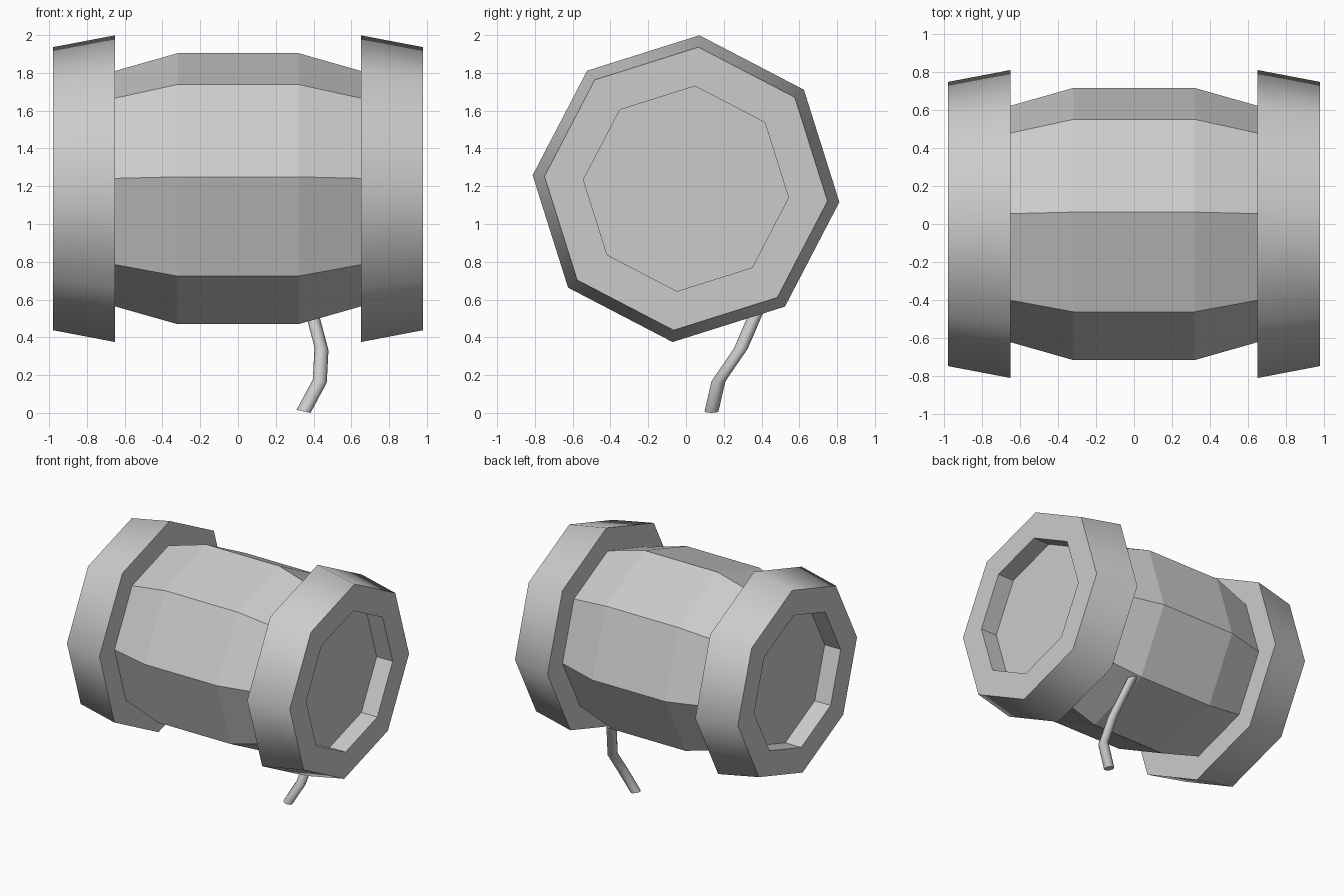
import bpy, bmesh, math
from mathutils import Vector

cube = bpy.data.objects.get("Cube")
if cube:
    bpy.data.objects.remove(cube, do_unlink=True)

grey = bpy.data.materials.new("plain_grey")
grey.use_nodes = True
grey.diffuse_color = (0.6, 0.6, 0.6, 1)
grey.node_tree.nodes["Principled BSDF"].inputs["Base Color"].default_value = (0.6, 0.6, 0.6, 1)

AXIS_Z = 1.187
SIDES = 8


def finish(name, bm):
    bmesh.ops.recalc_face_normals(bm, faces=bm.faces[:])
    mesh = bpy.data.meshes.new(name)
    bm.to_mesh(mesh)
    bm.free()
    mesh.materials.append(grey)
    obj = bpy.data.objects.new(name, mesh)
    bpy.context.collection.objects.link(obj)
    return obj


def bridge(bm, a, b, smooth=False):
    for i in range(len(a)):
        j = (i + 1) % len(a)
        bm.faces.new((a[i], a[j], b[j], b[i])).smooth = smooth


def barrel_loop(bm, x, r):
    """Octagon around the barrel axis, turned by a few degrees."""
    angles = [math.radians(-5) + math.tau * i / SIDES for i in range(SIDES)]
    return [bm.verts.new((x, r * math.cos(a), AXIS_Z + r * math.sin(a))) for a in angles]


def lathe(name, profile, smooth_bands=()):
    bm = bmesh.new()
    loops = [barrel_loop(bm, x, r) for x, r in profile]
    for i in range(len(loops) - 1):
        bridge(bm, loops[i], loops[i + 1], i in smooth_bands)
    bm.faces.new(loops[0])
    bm.faces.new(loops[-1])
    return finish(name, bm)


# Bulging barrel body with flat staves
lathe("barrel_body", [(-0.66, 0.623), (-0.32, 0.72), (0.32, 0.72), (0.66, 0.623)])

# End bands: smooth tapered outside, flat rim, recessed end plate
for side, name in ((1, "left_end_band"), (-1, "right_end_band")):
    lathe(name, [(side * 0.65, 0.57), (side * 0.65, 0.815), (side * 0.98, 0.752),
                 (side * 0.98, 0.545), (side * 0.84, 0.545)], smooth_bands=(1,))

# Bent fuse hanging below the body
path = [(0.365, 0.415, 0.63), (0.442, 0.29, 0.34), (0.433, 0.172, 0.168), (0.347, 0.135, 0.008)]
bm = bmesh.new()
loops = []
for p in path:
    loops.append([bm.verts.new(Vector(p) + Vector((0.037 * math.cos(a), 0.037 * math.sin(a),
                                                   -0.008 * math.cos(a))))
                  for a in (math.tau * i / SIDES for i in range(SIDES))])
for a, b in zip(loops, loops[1:]):
    bridge(bm, a, b, True)
bm.faces.new(loops[0])
bm.faces.new(loops[-1])
finish("fuse", bm)
